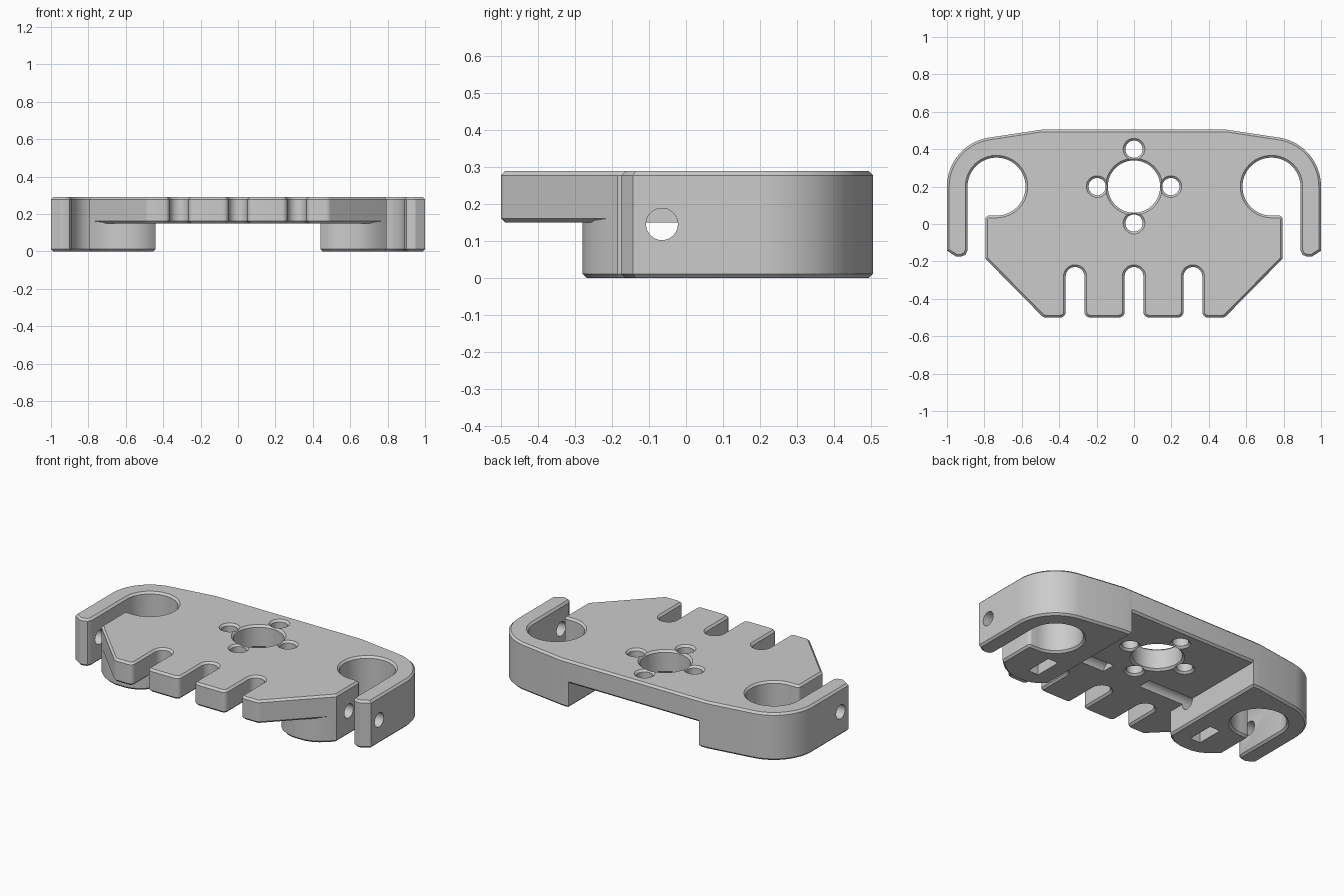
import bpy, bmesh, math
from mathutils import Matrix

cube = bpy.data.objects.get("Cube")
if cube:
    bpy.data.objects.remove(cube, do_unlink=True)

TOP, MID, CHAMFER = 0.29, 0.15, 0.012

grey = bpy.data.materials.new("plain_grey")
grey.use_nodes = True
grey.diffuse_color = (0.6, 0.6, 0.6, 1)
grey.node_tree.nodes["Principled BSDF"].inputs["Base Color"].default_value = (0.6, 0.6, 0.6, 1)


def arc(cx, cy, r, start, end, steps):
    angles = [math.radians(start + (end - start) * i / steps) for i in range(steps + 1)]
    return [(cx + r * math.cos(a), cy + r * math.sin(a)) for a in angles]


def finish(name, bm):
    bmesh.ops.recalc_face_normals(bm, faces=bm.faces)
    mesh = bpy.data.meshes.new(name)
    bm.to_mesh(mesh)
    bm.free()
    mesh.materials.append(grey)
    obj = bpy.data.objects.new(name, mesh)
    bpy.context.collection.objects.link(obj)
    return obj


def extrude(name, outline, low, high, chamfered):
    """Extrude an outline, chamfering the rims at the given heights."""
    bm = bmesh.new()
    face = bm.faces.new([bm.verts.new((x, y, low)) for x, y in outline])
    new = bmesh.ops.extrude_face_region(bm, geom=[face])["geom"]
    for v in new:
        if isinstance(v, bmesh.types.BMVert):
            v.co.z = high
    bmesh.ops.recalc_face_normals(bm, faces=bm.faces)
    rims = [e for e in bm.edges
            if any(all(abs(v.co.z - z) < 1e-5 for v in e.verts) for z in chamfered)]
    bmesh.ops.bevel(bm, geom=rims, offset=CHAMFER, offset_type='OFFSET', segments=1,
                    profile=0.5, affect='EDGES', clamp_overlap=False)
    return finish(name, bm)


def hole_cutter(x, y, r, sides=48):
    """Vertical drill that widens into a chamfer at both plate faces."""
    bm = bmesh.new()
    flare, over = r + CHAMFER + 0.01, 0.01
    rings = []
    for z, radius in ((MID - over, flare), (MID + CHAMFER, r), (TOP - CHAMFER, r), (TOP + over, flare)):
        rings.append([bm.verts.new((px, py, z)) for px, py in arc(x, y, radius, 0, 360, sides)[:-1]])
    for a, b in zip(rings, rings[1:]):
        for i in range(sides):
            j = (i + 1) % sides
            bm.faces.new((a[i], a[j], b[j], b[i]))
    bm.faces.new(rings[0])
    bm.faces.new(rings[-1])
    return finish("hole_cutter", bm)


def cross_bore_cutter(side):
    bm = bmesh.new()
    place = Matrix.Translation((side * 0.615, -0.065, 0.146)) @ Matrix.Rotation(math.pi / 2, 4, 'Y')
    bmesh.ops.create_cone(bm, cap_ends=True, segments=32, radius1=0.043, radius2=0.043,
                          depth=0.97, matrix=place)
    return finish("bore_cutter", bm)


def nut_pocket_cutter(side):
    bm = bmesh.new()
    place = Matrix.Translation((side * 0.585, -0.085, 0.1)) @ Matrix.Diagonal((0.07, 0.17, 0.24, 1))
    bmesh.ops.create_cube(bm, size=1, matrix=place)
    return finish("pocket_cutter", bm)


def carve(obj, cutters):
    bpy.context.view_layer.objects.active = obj
    for cutter in cutters:
        cutter.hide_render = True
        mod = obj.modifiers.new("cut", 'BOOLEAN')
        mod.operation, mod.solver, mod.object = 'DIFFERENCE', 'EXACT', cutter
        bpy.ops.object.modifier_apply(modifier=mod.name)


# Hooked arm around the round seat, shared by plate and blocks
hook = [(0.49, 0.505)] + arc(0.735, 0.2, 0.265, 81, 0, 20)
hook += [(1.0, -0.143), (0.95, -0.175), (0.925, -0.175), (0.902, -0.165), (0.89, -0.14)]
hook += arc(0.735, 0.2, 0.155, 0, 270, 40)
hook += arc(0.775, 0.025, 0.02, 90, 0, 4)
hook += [(0.795, -0.185)]

# Plate half outline: diagonal side, rounded tabs and slots
half = hook + arc(0.472, -0.47, 0.03, -45, -90, 4)
half += arc(0.395, -0.47, 0.03, -90, -180, 5)
half += arc(0.315, -0.28, 0.05, 0, 180, 14)
half += arc(0.235, -0.47, 0.03, 0, -90, 5)
half += arc(0.08, -0.47, 0.03, -90, -180, 5)
half += arc(0, -0.28, 0.05, 0, 90, 7)
outline = half + [(-x, y) for x, y in reversed(half[:-1])]
plate = extrude("plate", outline, MID, TOP, (MID, TOP))

# Thick end blocks under the hooks, with rounded front
front = [(0.77, -0.21), (0.725, -0.248)]
front += [(0.685, -0.268), (0.64, -0.28), (0.56, -0.28), (0.515, -0.268)]
front += [(0.475, -0.245), (0.44, -0.21), (0.44, 0.505)]
blocks = {}
for side, name in ((1, "left_block"), (-1, "right_block")):
    blocks[side] = extrude(name, [(side * x, y) for x, y in hook + front], 0, TOP - CHAMFER - 0.005, (0,))

# Centre bore with four screw holes, cross bores and nut pockets
drills = [hole_cutter(0, 0.2, 0.14)]
drills += [hole_cutter(x, y, 0.046) for x, y in ((0, 0.4), (0, 0.005), (0.197, 0.2), (-0.197, 0.2))]
side_cuts = {s: [cross_bore_cutter(s), nut_pocket_cutter(s)] for s in (1, -1)}
carve(plate, drills + side_cuts[1] + side_cuts[-1])
for side, block in blocks.items():
    carve(block, side_cuts[side])
for cutter in drills + side_cuts[1] + side_cuts[-1]:
    bpy.data.objects.remove(cutter, do_unlink=True)

# Smooth curved walls, crisp chamfers
bpy.ops.object.select_all(action='DESELECT')
for obj in (plate, *blocks.values()):
    obj.select_set(True)
bpy.context.view_layer.objects.active = plate
bpy.ops.object.shade_smooth_by_angle(angle=math.radians(30))
